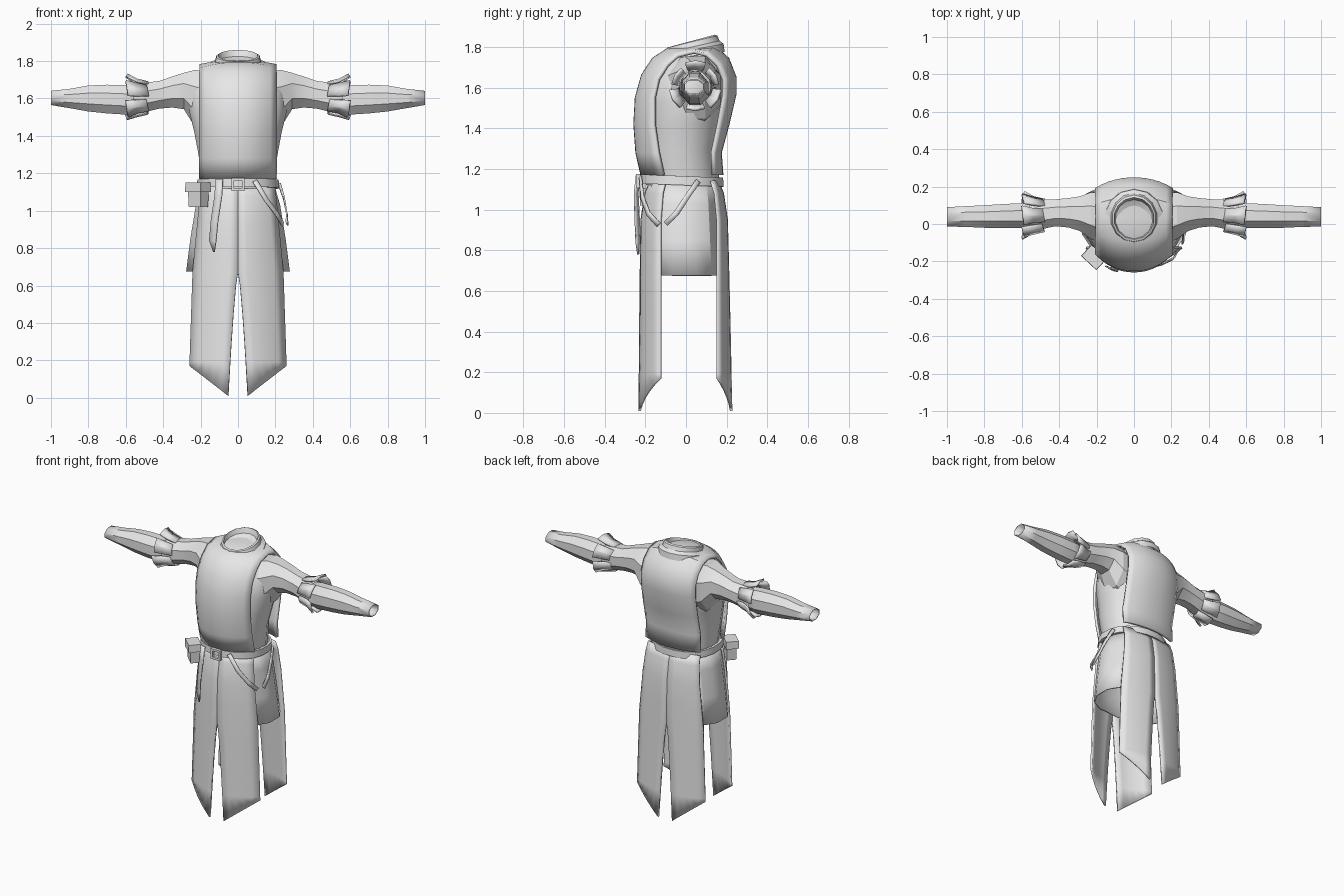
import bpy, bmesh, math
from mathutils import Vector

if "Cube" in bpy.data.objects:
    bpy.data.objects.remove(bpy.data.objects["Cube"])

cloth = bpy.data.materials.new("grey_cloth")
cloth.diffuse_color = (0.8, 0.8, 0.8, 1)
cloth.use_nodes = True
cloth.node_tree.nodes["Principled BSDF"].inputs["Base Color"].default_value = cloth.diffuse_color


def make(name, verts, faces, thick=0.0, offset=0.0, angle=30):
    """Mesh object from points and faces, with optional cloth thickness."""
    me = bpy.data.meshes.new(name)
    me.from_pydata([tuple(v) for v in verts], [], faces)
    bm = bmesh.new()
    bm.from_mesh(me)
    bmesh.ops.remove_doubles(bm, verts=bm.verts, dist=0.0005)
    bmesh.ops.recalc_face_normals(bm, faces=bm.faces)
    bm.to_mesh(me)
    bm.free()
    me.materials.append(cloth)
    ob = bpy.data.objects.new(name, me)
    bpy.context.collection.objects.link(ob)
    if thick:
        m = ob.modifiers.new("thickness", 'SOLIDIFY')
        m.thickness, m.offset = thick, offset
    bpy.ops.object.select_all(action='DESELECT')
    bpy.context.view_layer.objects.active = ob
    ob.select_set(True)
    bpy.ops.object.shade_smooth_by_angle(angle=math.radians(angle))
    return ob


def grid(name, rows, closed=False, caps=(), **kw):
    """Skin a list of equal-length point rows; optionally closed and capped."""
    n = len(rows[0])
    verts = [p for r in rows for p in r]
    faces = []
    for i in range(len(rows) - 1):
        for j in range(n if closed else n - 1):
            k = (j + 1) % n
            faces.append((i * n + j, i * n + k, (i + 1) * n + k, (i + 1) * n + j))
    for c in caps:
        start = (len(rows) - 1) * n if c else 0
        faces.append(tuple(range(start, start + n)))
    return make(name, verts, faces, **kw)


def oval(z, hx, yf, yb, n=16, power=2.0, tilt=0.0):
    """Horizontal superellipse ring; tilt raises the back."""
    pts = []
    for i in range(n):
        a = 2 * math.pi * (i + 0.5) / n
        c, s = math.cos(a), math.sin(a)
        x = hx * math.copysign(abs(c) ** (2 / power), c)
        t = math.copysign(abs(s) ** (2 / power), s)
        pts.append((x, (yf + yb) / 2 + (yb - yf) / 2 * t, z + tilt * t))
    return pts


def tube_ring(x, y, z, ry, rz, n=8):
    """Ring around the arm axis."""
    return [(x, y + ry * math.cos(2 * math.pi * (i + .5) / n),
             z + rz * math.sin(2 * math.pi * (i + .5) / n)) for i in range(n)]


def ribbon(name, path, width, thick=0.008, tip=1.0):
    """Flat strap along a path, lying against the body."""
    pts = [Vector(p) for p in path]
    rows = []
    for i, p in enumerate(pts):
        t = pts[min(i + 1, len(pts) - 1)] - pts[max(i - 1, 0)]
        side = t.cross(Vector((p.x, p.y, 0))).normalized()
        w = width / 2 * (tip if i == len(pts) - 1 else 1)
        rows.append([p - side * w, p + side * w])
    return grid(name, rows, thick=thick)


# Shirt body under the tabard
body = [(1.14, .195, -.19, .16), (1.30, .215, -.21, .15), (1.42, .238, -.21, .18),
        (1.53, .265, -.20, .20), (1.63, .262, -.18, .20), (1.71, .22, -.13, .18),
        (1.76, .15, -.08, .15)]
grid("shirt_body", [oval(*b, power=2.2) for b in body], closed=True, caps=(0, 1))

# Tabard chest: centre and edge profiles run from front waist over to back waist
mid = [(-.215, 1.17), (-.24, 1.28), (-.25, 1.42), (-.243, 1.55), (-.212, 1.66), (-.16, 1.74),
       (-.09, 1.785), (.03, 1.795), (.14, 1.80), (.205, 1.74), (.24, 1.65), (.24, 1.57),
       (.205, 1.42), (.167, 1.28), (.175, 1.17)]
edge = [(-.11, 1.17), (-.135, 1.28), (-.155, 1.42), (-.155, 1.55), (-.135, 1.64), (-.09, 1.71),
        (-.04, 1.755), (.04, 1.775), (.10, 1.76), (.155, 1.71), (.185, 1.64), (.185, 1.56),
        (.16, 1.42), (.13, 1.28), (.135, 1.17)]
rows = []
for (my, mz), (ey, ez) in zip(mid, edge):
    row = []
    for i in range(13):
        t = -1 + i / 6
        f = 1 - abs(t) ** 2.2
        row.append((.203 * t, ey + (my - ey) * f, ez + (mz - ez) * f))
    rows.append(row)
grid("tabard_chest", rows, thick=0.018)

# Collar: folded standing ring, higher at the back, with a sunken neck opening
collar = [(1.755, .165, -.135, .19, .02), (1.785, .157, -.13, .185, .03),
          (1.80, .125, -.105, .165, .03), (1.825, .118, -.095, .155, .03),
          (1.83, .108, -.082, .142, .03), (1.80, .10, -.07, .13, .025),
          (1.79, .05, -.02, .09, .012)]
grid("collar", [oval(z, h, f, b, n=14, tilt=t) for z, h, f, b, t in collar],
     closed=True, caps=(1,))

# Skirt panels: front and back, each split by a centre slit with slanted hems
SLIT = 0.67


def skirt_width(z):
    if z > SLIT:
        return .195 + .045 * (1.14 - z) / (1.14 - SLIT)
    return .24 + .022 * (SLIT - z) / SLIT


for name, y_edge, y_mid, y_hem in (("front", -.125, -.215, -.232), ("back", .155, .195, .225)):
    for s, side in ((1, "left"), (-1, "right")):
        rows = []
        for z in (1.14, 1.08, .95, .8, SLIT, .6, .45, .3, .19, None):
            row = []
            for i in range(6):
                u = i / 5
                zz = .01 + .16 * u if z is None else z
                gap = .052 * (max(0, SLIT - zz) / .66) ** .7
                w = skirt_width(zz)
                x = gap + (w - gap) * u
                k = (1.14 - zz) / 1.13
                top = min(1, .8 + 2.0 * (1.14 - zz))
                ym = y_mid + (y_hem - y_mid) * k
                y = (y_edge + (ym - y_edge) * (1 - (x / w) ** 2)) * top
                row.append((s * x, y, zz))
            rows.append(row)
        grid(f"{name}_skirt_{side}", rows, thick=0.012)

# Short under skirt showing at the hips
grid("under_skirt", [oval(1.13, .195, -.18, .15, 14, 2.5), oval(1.03, .225, -.18, .16, 14, 2.5),
                     oval(.85, .255, -.18, .17, 14, 2.5), oval(.675, .278, -.18, .18, 14, 2.5)],
     closed=True, thick=0.01)

# Waist seam and belt with buckle
grid("waist", [oval(1.19, .195, -.205, .165), oval(1.12, .195, -.20, .17)], closed=True)
belt = [(1.165, .203, -.213, .175), (1.165, .22, -.228, .185),
        (1.12, .222, -.23, .187), (1.12, .203, -.213, .175)]
grid("belt", [oval(*b, n=20, power=2.2, tilt=-.008) for b in belt + belt[:1]], closed=True)
frame = [[(a * x, y, 1.14 + a * z) for x, z in ((-.035, -.035), (.035, -.035), (.035, .035), (-.035, .035))]
         for a, y in ((1, -.225), (1, -.245), (.6, -.245), (.6, -.225))]
grid("buckle", frame, closed=True)

# Hanging belt end and looped side straps
ribbon("belt_end", [(-.10, -.235, 1.17), (-.105, -.245, 1.08), (-.125, -.24, .95),
                    (-.135, -.235, .84), (-.128, -.235, .78)], .042, tip=.15)
ribbon("side_strap_front", [(.09, -.225, 1.16), (.15, -.215, 1.06), (.21, -.185, .98),
                            (.24, -.135, .925)], .026)
ribbon("side_strap_back", [(.222, .06, 1.14), (.245, .01, 1.07), (.262, -.05, .98),
                           (.262, -.10, .93)], .026)

# Belt pouch with flap


def turned_box(name, c, size, yaw, taper):
    verts = []
    for z in (-.5, .5):
        w = 1 if z > 0 else taper
        for x, y in ((-.5, -.5), (.5, -.5), (.5, .5), (-.5, .5)):
            px, py = x * size[0] * w, y * size[1] * w
            verts.append((c[0] + px * math.cos(yaw) - py * math.sin(yaw),
                          c[1] + px * math.sin(yaw) + py * math.cos(yaw), c[2] + z * size[2]))
    make(name, verts, [(0, 1, 2, 3), (4, 5, 6, 7), (0, 1, 5, 4), (1, 2, 6, 5), (2, 3, 7, 6), (3, 0, 4, 7)])


turned_box("pouch", (-.212, -.175, 1.075), (.095, .065, .11), -.75, .9)
turned_box("pouch_flap", (-.214, -.178, 1.125), (.108, .08, .05), -.75, 1.04)

# Sleeves, built once per side
for s, side in ((1, "left"), (-1, "right")):
    upper = [(.17, .03, 1.58, .15, .18), (.23, .045, 1.60, .135, .165), (.29, .055, 1.64, .10, .105),
             (.35, .06, 1.635, .085, .09), (.42, .06, 1.62, .078, .08), (.50, .05, 1.605, .085, .085),
             (.56, .045, 1.60, .082, .085)]
    grid(f"upper_sleeve_{side}", [tube_ring(s * x, *r) for x, *r in upper], closed=True, angle=20)
    fore = [(.50, .045, 1.595, .06, .07), (.59, .045, 1.592, .072, .085), (.70, .042, 1.597, .07, .083),
            (.80, .04, 1.60, .065, .075), (.90, .04, 1.60, .06, .056), (1.0, .038, 1.603, .056, .041)]
    grid(f"forearm_sleeve_{side}", [tube_ring(s * x, *r) for x, *r in fore], closed=True,
         thick=.006, offset=-1)
    # Flared flaps around the elbow
    for i in range(6):
        a0 = math.radians(60 * i + 6)
        rows = []
        for x, r in ((.49, .083), (.55, .097), (.60, .125 if i % 2 else .112)):
            row = []
            for j in range(3):
                a = a0 + math.radians(24) * j
                row.append((s * (x - .006 * j), .046 + r * math.cos(a), 1.603 + r * math.sin(a)))
            rows.append(row)
        grid(f"elbow_flap_{side}_{i + 1}", rows, thick=.014, angle=20)
